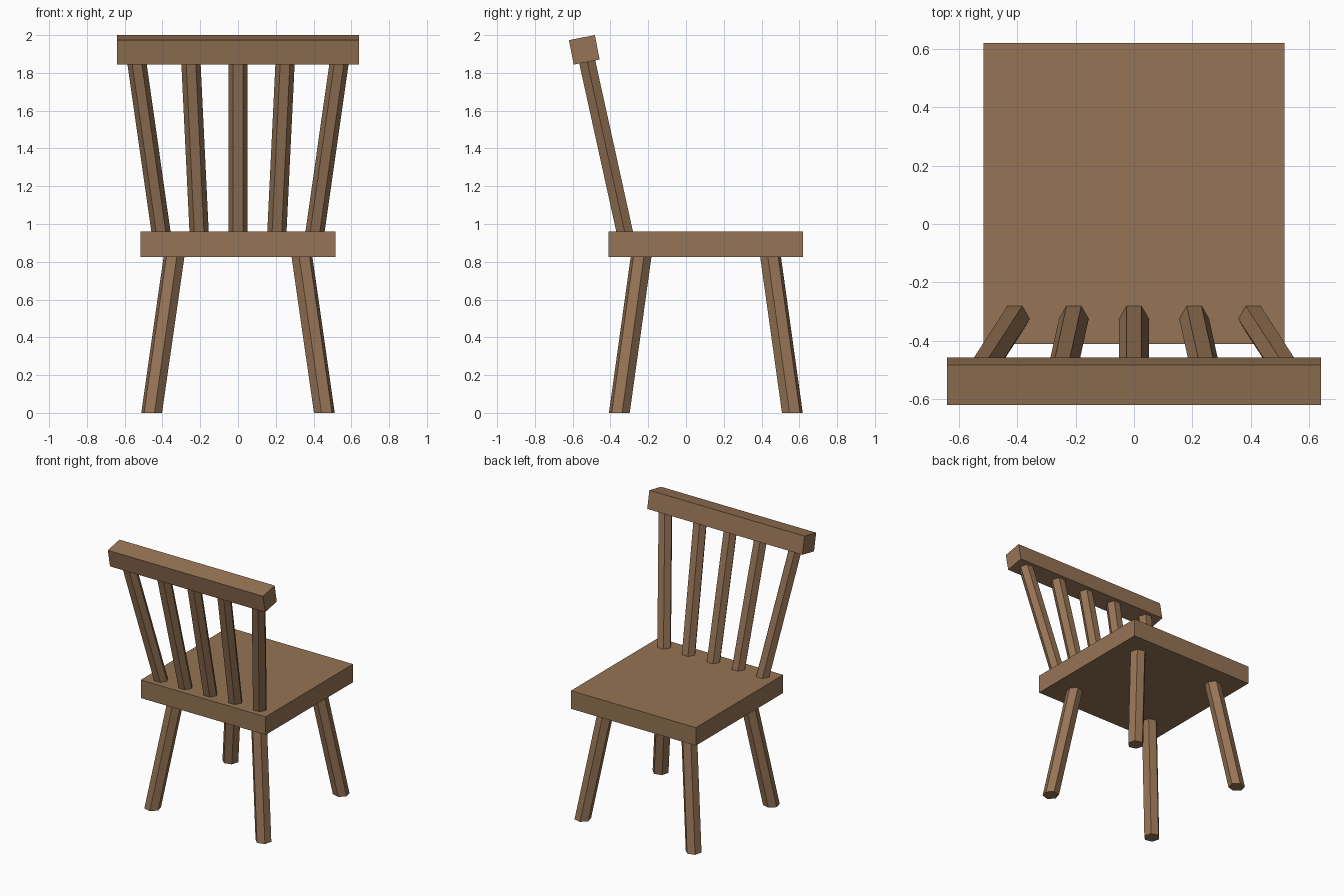
import bpy, bmesh, math
from mathutils import Vector, Matrix

if "Cube" in bpy.data.objects:
    bpy.data.objects.remove(bpy.data.objects["Cube"])

wood = bpy.data.materials.new("brown_wood")
wood.diffuse_color = (0.305, 0.174, 0.091, 1.0)
wood.use_nodes = True
wood.node_tree.nodes["Principled BSDF"].inputs["Base Color"].default_value = wood.diffuse_color


def finish(name, bm):
    bmesh.ops.recalc_face_normals(bm, faces=bm.faces)
    mesh = bpy.data.meshes.new(name)
    bm.to_mesh(mesh)
    bm.free()
    mesh.materials.append(wood)
    obj = bpy.data.objects.new(name, mesh)
    bpy.context.collection.objects.link(obj)
    return obj


def box(name, center, size, tilt=0.0):
    bm = bmesh.new()
    m = (Matrix.Translation(center) @ Matrix.Rotation(tilt, 4, 'X')
         @ Matrix.Diagonal((*size, 1.0)))
    bmesh.ops.create_cube(bm, size=1.0, matrix=m)
    return finish(name, bm)


def hex_bar(name, p, q, z0, z1, radius, spin):
    """Six-sided bar on the line p-q, cut level at heights z0 and z1."""
    p, q = Vector(p), Vector(q)
    bm = bmesh.new()
    rings = []
    for z in (z0, z1):
        c = p.lerp(q, (z - p.z) / (q.z - p.z))
        rings.append([bm.verts.new((c.x + radius * math.cos(spin + i * math.pi / 3),
                                    c.y + radius * math.sin(spin + i * math.pi / 3), z))
                      for i in range(6)])
    lo, hi = rings
    bm.faces.new(lo[::-1])
    bm.faces.new(hi)
    for i in range(6):
        j = (i + 1) % 6
        bm.faces.new((lo[i], lo[j], hi[j], hi[i]))
    return finish(name, bm)


# Seat slab
CY = 0.105
box("seat", (0, CY, 0.8925), (1.03, 1.03, 0.135))

# Four legs splayed along the diagonals
for sx, side in ((-1, "left"), (1, "right")):
    for sy, end in ((-1, "backrest"), (1, "open")):
        hex_bar(f"{end}_side_leg_{side}",
                (sx * 0.457, CY + sy * 0.458, 0), (sx * 0.339, CY + sy * 0.343, 0.825),
                0.0, 0.87, 0.057, math.atan2(sy, sx))

# Five fanned backrest spindles
for i, (x0, x1) in enumerate(((-0.408, -0.535), (-0.206, -0.249), (0, 0),
                              (0.206, 0.249), (0.408, 0.535))):
    hex_bar(f"back_spindle_{i + 1}", (x0, -0.325, 0.96), (x1, -0.521, 1.85),
            0.91, 1.91, 0.051, 0.0)

# Tilted top rail
box("top_rail", (0, -0.5385, 1.922), (1.28, 0.14, 0.132), math.radians(11))
